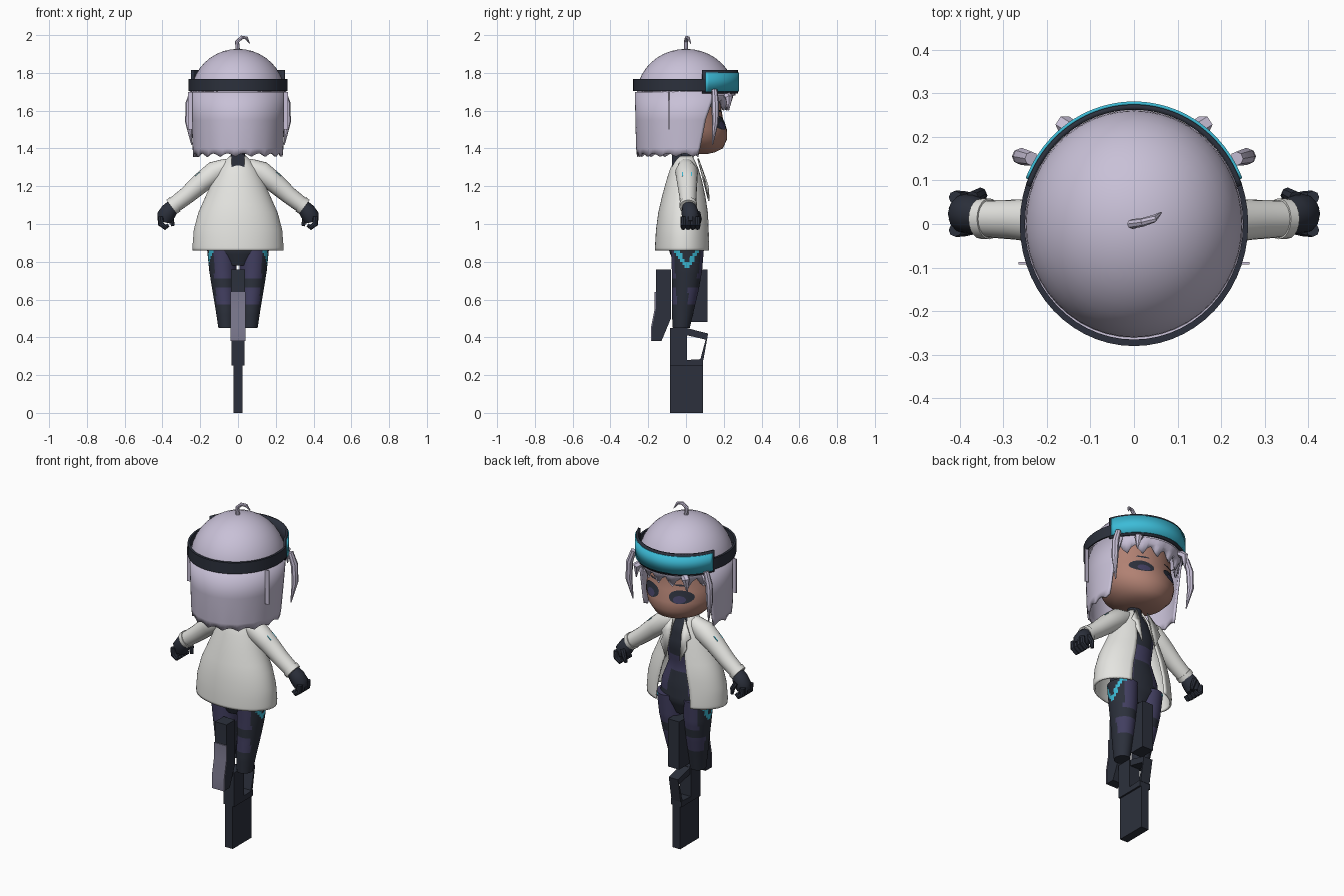
import bpy, bmesh, math
from mathutils import Vector

old = bpy.data.objects.get("Cube")
if old:
    bpy.data.objects.remove(old, do_unlink=True)


def material(name, r, g, b):
    m = bpy.data.materials.new(name)
    m.use_nodes = True
    m.diffuse_color = (r, g, b, 1)
    bsdf = next(n for n in m.node_tree.nodes if n.type == 'BSDF_PRINCIPLED')
    bsdf.inputs["Base Color"].default_value = (r, g, b, 1)
    bsdf.inputs["Roughness"].default_value = 0.8
    return m


HAIR = material("pale lilac", .58, .53, .68)
SKIN = material("warm skin", .44, .22, .17)
WHITE = material("off white", .78, .78, .75)
CYAN = material("cyan", .045, .5, .68)
DARK = material("charcoal", .025, .03, .045)
NAVY = material("navy purple", .055, .05, .12)
GREY = material("grey purple", .2, .19, .27)


def finish(name, bm, mats, rule=None, thick=0):
    """Turn a bmesh into a smooth object, colour its faces and thicken it."""
    bmesh.ops.remove_doubles(bm, verts=bm.verts, dist=0.0002)
    me = bpy.data.meshes.new(name)
    bm.to_mesh(me)
    bm.free()
    ob = bpy.data.objects.new(name, me)
    bpy.context.collection.objects.link(ob)
    for m in mats:
        me.materials.append(m)
    if rule:
        for p in me.polygons:
            p.material_index = rule(p.center)
    bpy.ops.object.select_all(action='DESELECT')
    ob.select_set(True)
    bpy.context.view_layer.objects.active = ob
    bpy.ops.object.shade_smooth_by_angle(angle=math.radians(40))
    if thick:
        mod = ob.modifiers.new("thickness", 'SOLIDIFY')
        mod.thickness = thick
        mod.offset = -1
    return ob


def skin_rings(bm, rows, closed, cap):
    rows = [[bm.verts.new(p) for p in row] for row in rows]
    n = len(rows[0])
    for a, b in zip(rows, rows[1:]):
        for i in range(n if closed else n - 1):
            j = (i + 1) % n
            bm.faces.new((a[i], a[j], b[j], b[i]))
    if cap:
        bm.faces.new(rows[0][::-1])
        bm.faces.new(rows[-1])


def loft(name, rings, mats, n=40, sub=1, arc=None, cap=False, rule=None, thick=0, hem=None):
    """Stack ellipses (x, y, z, rx, ry[, gap]) upwards; gap opens the +y side."""
    fine = []
    for a, b in zip(rings, rings[1:]):
        fine += [[p + (q - p) * k / sub for p, q in zip(a, b)] for k in range(sub)]
    fine.append(rings[-1])
    closed = arc is None and len(rings[0]) == 5
    rows = []
    for k, r in enumerate(fine):
        gap = r[5] if len(r) > 5 else 0
        a0, a1 = arc or (90 + gap, 450 - gap)
        row = []
        for i in range(n if closed else n + 1):
            t = math.radians(a0 + (a1 - a0) * i / n)
            dz = hem(i) if hem and k == 0 else 0
            row.append((r[0] + r[3] * math.cos(t), r[1] + r[4] * math.sin(t), r[2] + dz))
        rows.append(row)
    bm = bmesh.new()
    skin_rings(bm, rows, closed, cap)
    return finish(name, bm, mats, rule, thick)


def tube(name, pts, radii, mat, n=14):
    pts = [Vector(p) for p in pts]
    rows = []
    for i, p in enumerate(pts):
        d = (pts[min(i + 1, len(pts) - 1)] - pts[max(i - 1, 0)]).normalized()
        axis = Vector((1, 0, 0)) if abs(d.y) > .8 else Vector((0, 1, 0))
        u = d.cross(axis).normalized()
        v = d.cross(u)
        angles = [math.tau * k / n for k in range(n)]
        rows.append([p + (u * math.cos(t) + v * math.sin(t)) * radii[i] for t in angles])
    bm = bmesh.new()
    skin_rings(bm, rows, True, True)
    return finish(name, bm, [mat])


def slab(name, yz, half, mat, x=0):
    """Side outline extruded across x."""
    bm = bmesh.new()
    f = bm.faces.new([bm.verts.new((x - half, y, z)) for y, z in yz])
    new = bmesh.ops.extrude_face_region(bm, geom=[f])["geom"]
    bmesh.ops.translate(bm, vec=(2 * half, 0, 0),
                        verts=[v for v in new if isinstance(v, bmesh.types.BMVert)])
    bmesh.ops.recalc_face_normals(bm, faces=bm.faces)
    return finish(name, bm, [mat])


def box(name, c, s, mat):
    y, z, h, k = c[1], c[2], s[1] / 2, s[2] / 2
    return slab(name, [(y - h, z - k), (y + h, z - k), (y + h, z + k), (y - h, z + k)],
                s[0] / 2, mat, c[0])


# Head
HEAD = [(0, .07, 1.37, .03, .04), (0, .065, 1.38, .08, .09), (0, .05, 1.40, .135, .145),
        (0, .03, 1.45, .185, .188), (0, .02, 1.50, .205, .197), (0, .01, 1.56, .208, .185),
        (0, 0, 1.62, .205, .185), (0, 0, 1.70, .2, .18), (0, 0, 1.76, .1, .1)]
loft("head", HEAD, [SKIN], cap=True)


def face_y(x, z):
    for a, b in zip(HEAD, HEAD[1:]):
        if a[2] <= z <= b[2]:
            t = (z - a[2]) / (b[2] - a[2])
            cy, rx, ry = (a[i] + (b[i] - a[i]) * t for i in (1, 3, 4))
            return cy + ry * math.sqrt(max(0, 1 - (x / rx) ** 2))


def face_patch(name, cx, cz, w, h, lift, mat):
    bm = bmesh.new()
    rows = []
    for r in (1, .66, .33, 0):
        row = []
        for i in range(20):
            t = -math.tau * i / 20
            x, z = cx + w * r * math.cos(t), cz + h * r * math.sin(t)
            row.append((x, face_y(x, z) + lift, z))
        rows.append(row)
    skin_rings(bm, rows, True, False)
    finish(name, bm, [mat])


# Hair cap, curtain and fringe
dome = [(0, 0, 1.68 + .247 * math.sin(t), .25 * math.cos(t), .262 * math.cos(t))
        for t in [math.pi / 2 * i / 10 for i in range(11)]]
loft("hair_cap", dome, [HAIR], n=48)
loft("hair_curtain", [(0, -.005, 1.355, .238, .255, 74), (0, -.005, 1.40, .24, .259, 72),
                      (0, -.003, 1.55, .246, .265, 66), (0, 0, 1.70, .252, .27, 55)],
     [HAIR], n=72, thick=.012, hem=lambda i: .018 * abs(math.sin(i * .45)))
loft("fringe", [(0, .01, 1.60, .225, .215), (0, .005, 1.66, .24, .24), (0, 0, 1.71, .25, .26)],
     [HAIR], n=26, arc=(18, 162), thick=.01, hem=lambda i: (0, .035, .05, .02)[i % 4])
tube("hair_sprig", [(0, 0, 1.91), (-.005, 0, 1.965), (.02, .004, 1.988), (.045, .012, 1.985),
                    (.062, .026, 1.955)], [.012, .011, .01, .009, .002], HAIR, 8)

# Head band and curved visor
loft("head_band", [(0, 0, 1.703, .255, .27), (0, 0, 1.703, .262, .28), (0, 0, 1.768, .262, .28),
                   (0, 0, 1.768, .25, .265)], [DARK], n=56)
loft("visor_frame", [(0, 0, 1.69, .262, .274), (0, 0, 1.815, .262, .274)], [DARK],
     n=40, arc=(19, 161), thick=.012)
loft("visor_glass", [(0, 0, 1.702, .268, .281), (0, 0, 1.803, .268, .281)], [CYAN],
     n=40, arc=(22, 158), thick=.008)

# Torso suit with navy panels, and neck
loft("torso_suit", [(0, 0, .78, .07, .06), (0, 0, .86, .155, .09), (0, 0, .95, .145, .085),
                    (0, 0, 1.06, .1, .07), (0, 0, 1.19, .115, .085), (0, 0, 1.28, .09, .07),
                    (0, 0, 1.34, .04, .04), (0, .01, 1.42, .035, .035)],
     [DARK, NAVY], sub=4, cap=True,
     rule=lambda c: int(1.02 < c.z < 1.13 or (.9 < c.z < 1.24 and abs(c.x) > .06)))
box("nape_collar", (0, -.05, 1.33), (.07, .05, .08), DARK)

# Open flared jacket
loft("jacket", [(0, -.012, .86, .24, .152, 28), (0, -.012, .885, .241, .152, 28),
                (0, -.012, .97, .234, .147, 26), (0, -.01, 1.06, .21, .137, 23),
                (0, -.008, 1.15, .17, .118, 21), (0, -.006, 1.23, .135, .098, 22),
                (0, -.005, 1.29, .105, .08, 26), (0, -.003, 1.33, .075, .062, 32),
                (0, 0, 1.36, .045, .045, 40)], [WHITE], n=56, sub=2, thick=.01)


def leg_colour(c):
    if c.z > .75 and abs(c.x) > .11 and abs(c.z - .775 - abs(c.y - .005) * 1.5) < .02:
        return 2
    patch = (c.z > .71 and abs(c.x) < .125) or (.57 < c.z < .66 and abs(c.y + .02) > .03)
    return int(patch)


for side, s in (("left", 1), ("right", -1)):
    # Eyes
    face_patch(side + "_eye", s * .095, 1.535, .062, .036, .004, DARK)
    face_patch(side + "_iris", s * .092, 1.522, .032, .02, .007, NAVY)
    face_patch(side + "_brow", s * .085, 1.598, .035, .005, .004, DARK)
    # Loose hair pieces
    tube(side + "_side_lock", [(s * .235, .15, 1.71), (s * .258, .155, 1.64),
                               (s * .262, .155, 1.54), (s * .245, .14, 1.42)],
         [.016, .02, .018, .003], HAIR, 8)
    tube(side + "_fringe_tuft", [(s * .12, .2, 1.70), (s * .16, .228, 1.67),
                                 (s * .165, .225, 1.60)], [.02, .022, .003], HAIR, 6)
    box(side + "_hair_fin", (s * .253, -.09, 1.6), (.024, .005, .2), HAIR)
    # Lapel
    bm = bmesh.new()
    pts = [(.038, .06, 1.345), (.035, .085, 1.27), (.045, .118, 1.12),
           (.085, .112, 1.2), (.075, .1, 1.235), (.095, .088, 1.255)]
    bm.faces.new([bm.verts.new((s * x, y, z)) for x, y, z in pts][::s])
    finish(side + "_lapel", bm, [WHITE], thick=.008)
    # Sleeve, cuff and shoulder tab
    tube(side + "_sleeve", [(s * .05, 0, 1.31), (s * .12, .003, 1.275), (s * .19, .006, 1.222),
                            (s * .27, .01, 1.152), (s * .345, .012, 1.095)],
         [.04, .06, .054, .046, .042], WHITE, 20)
    tube(side + "_cuff", [(s * .332, .012, 1.105), (s * .352, .012, 1.09)],
         [.047, .046], WHITE, 20)
    tab = box(side + "_shoulder_tab", (0, 0, 0), (.032, .052, .009), CYAN)
    tab.location = (s * .212, .006, 1.262)
    tab.rotation_euler = (0, s * math.radians(41), 0)
    # Gloved fist
    tube(side + "_glove", [(s * .345, .015, 1.095), (s * .365, .02, 1.07),
                           (s * .385, .024, 1.04), (s * .392, .024, 1.01)],
         [.036, .044, .046, .036], DARK, 12)
    for k in range(4):
        y = -.014 + k * .025
        tube(f"{side}_finger_{k + 1}", [(s * .41, y, 1.04), (s * .408, y, 1.0),
                                        (s * .385, y, .982), (s * .368, y, .995)],
             [.015, .016, .014, .01], DARK, 8)
    tube(side + "_thumb", [(s * .37, .06, 1.06), (s * .352, .07, 1.025), (s * .345, .065, .99)],
         [.016, .014, .009], DARK, 8)
    # Leg
    loft(side + "_leg", [(s * .062, -.025, .45, .042, .045), (s * .066, -.018, .53, .05, .057),
                         (s * .074, -.003, .65, .062, .07), (s * .08, .005, .75, .072, .08),
                         (s * .085, .008, .88, .08, .088)],
         [DARK, NAVY, CYAN], n=40, sub=8, cap=True, rule=leg_colour)

# Stand gear: lower post, handle loop, rear and front blocks
slab("lower_post", [(-.085, 0), (.09, 0), (.09, .26), (-.085, .26)], .025, DARK)
slab("upper_post", [(-.085, .25), (.09, .25), (.09, .285), (.005, .28), (.005, .45),
                    (-.085, .45)], .035, DARK)
slab("handle_loop", [(.075, .28), (.092, .28), (.117, .42), (0, .45), (0, .412), (.104, .388)],
     .03, DARK)
slab("rear_block", [(-.16, .55), (-.18, .45), (-.18, .38), (-.13, .38), (-.08, .5),
                    (-.08, .76), (-.16, .76)], .037, DARK)
slab("rear_plate", [(-.16, .64), (-.16, .55), (-.18, .45), (-.18, .38), (-.186, .38),
                    (-.186, .45), (-.166, .55), (-.166, .64)], .04, GREY)
slab("front_block", [(.02, .48), (.115, .48), (.115, .76), (.02, .76)], .036, DARK)
